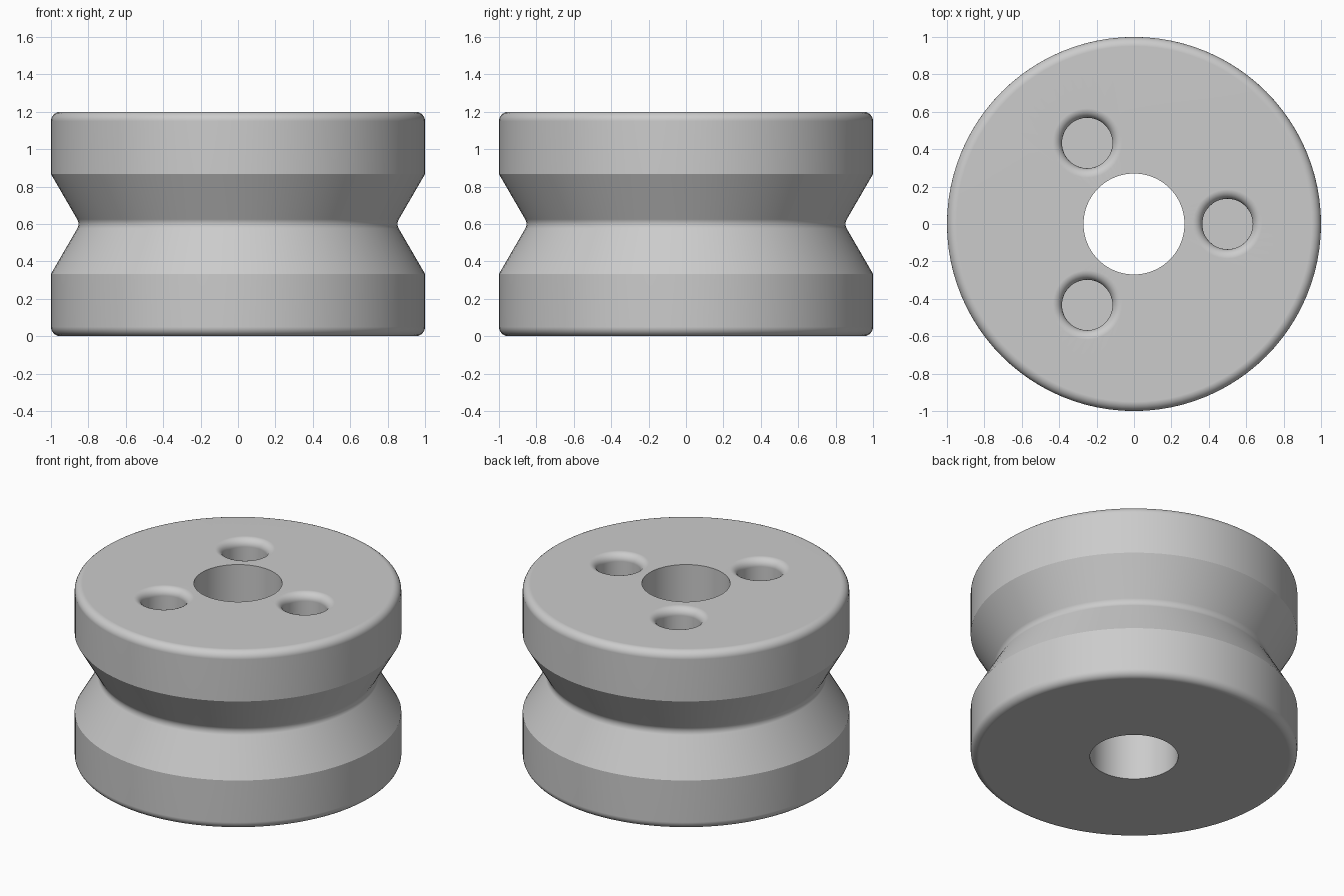
import bpy, bmesh
from math import sin, cos, pi, radians

if "Cube" in bpy.data.objects:
    bpy.data.objects.remove(bpy.data.objects["Cube"])

HEIGHT = 1.2
FILLET = 0.05


def flat_material(name, value):
    mat = bpy.data.materials.new(name)
    mat.use_nodes = True
    colour = (value, value, value, 1)
    mat.diffuse_color = colour
    mat.node_tree.nodes["Principled BSDF"].inputs["Base Color"].default_value = colour
    return mat


def arc(r, z, radius, start, end, steps=6):
    """Points of a profile arc around (r, z), angles in degrees."""
    angles = [radians(start + (end - start) * i / steps) for i in range(steps + 1)]
    return [(r + radius * cos(a), z + radius * sin(a)) for a in angles]


def lathe(name, profile, segments, location=(0, 0, 0), closed=False):
    """Spin an (r, z) profile around the z axis."""
    bm = bmesh.new()
    verts = [bm.verts.new((r, 0, z)) for r, z in profile]
    edges = [bm.edges.new(pair) for pair in zip(verts, verts[1:])]
    if closed:
        edges.append(bm.edges.new((verts[-1], verts[0])))
    bmesh.ops.spin(bm, geom=verts + edges, cent=(0, 0, 0), axis=(0, 0, 1),
                   angle=2 * pi, steps=segments, use_merge=True)
    bmesh.ops.remove_doubles(bm, verts=bm.verts, dist=0.0005)
    if not closed:
        rims = [e for e in bm.edges if e.is_boundary]
        bmesh.ops.holes_fill(bm, edges=rims, sides=0)
    bmesh.ops.recalc_face_normals(bm, faces=bm.faces)
    mesh = bpy.data.meshes.new(name)
    bm.to_mesh(mesh)
    bm.free()
    obj = bpy.data.objects.new(name, mesh)
    obj.location = location
    bpy.context.collection.objects.link(obj)
    return obj


grey = flat_material("plain grey", 0.6)

# Grooved roller body with a through bore
profile = [(0.27, 0)]
profile += arc(1 - FILLET, FILLET, FILLET, -90, 0)
profile += [(1, 0.333)]
profile += arc(0.903, HEIGHT / 2, 0.05, 210, 150)
profile += [(1, 0.867)]
profile += arc(1 - FILLET, HEIGHT - FILLET, FILLET, 0, 90)
profile += [(0.27, HEIGHT)]
roller = lathe("grooved_roller", profile, 96, closed=True)
roller.data.materials.append(grey)

# Three blind holes with rounded mouths
hole_profile = [(0.135, HEIGHT - 0.4)]
hole_profile += arc(0.185, HEIGHT - FILLET, FILLET, 180, 90)
hole_profile += [(0.185, HEIGHT + 0.1)]
for i in range(3):
    a = i * 2 * pi / 3
    cutter = lathe(f"hole_cutter_{i + 1}", hole_profile, 48, (0.5 * cos(a), 0.5 * sin(a), 0))
    cutter.data.materials.append(grey)
    cutter.hide_render = True
    cutter.hide_set(True)
    cut = roller.modifiers.new(f"hole_{i + 1}", "BOOLEAN")
    cut.object = cutter
    cut.operation = "DIFFERENCE"
    cut.solver = "EXACT"

# Bake the holes, then smooth the curved walls
bpy.context.view_layer.objects.active = roller
roller.select_set(True)
for modifier in list(roller.modifiers):
    bpy.ops.object.modifier_apply(modifier=modifier.name)
for cutter in [o for o in bpy.data.objects if o.name.startswith("hole_cutter")]:
    bpy.data.objects.remove(cutter)
bpy.ops.object.shade_smooth_by_angle(angle=radians(25))
normals = roller.modifiers.new("face_weighted_normals", "WEIGHTED_NORMAL")
normals.keep_sharp = True
